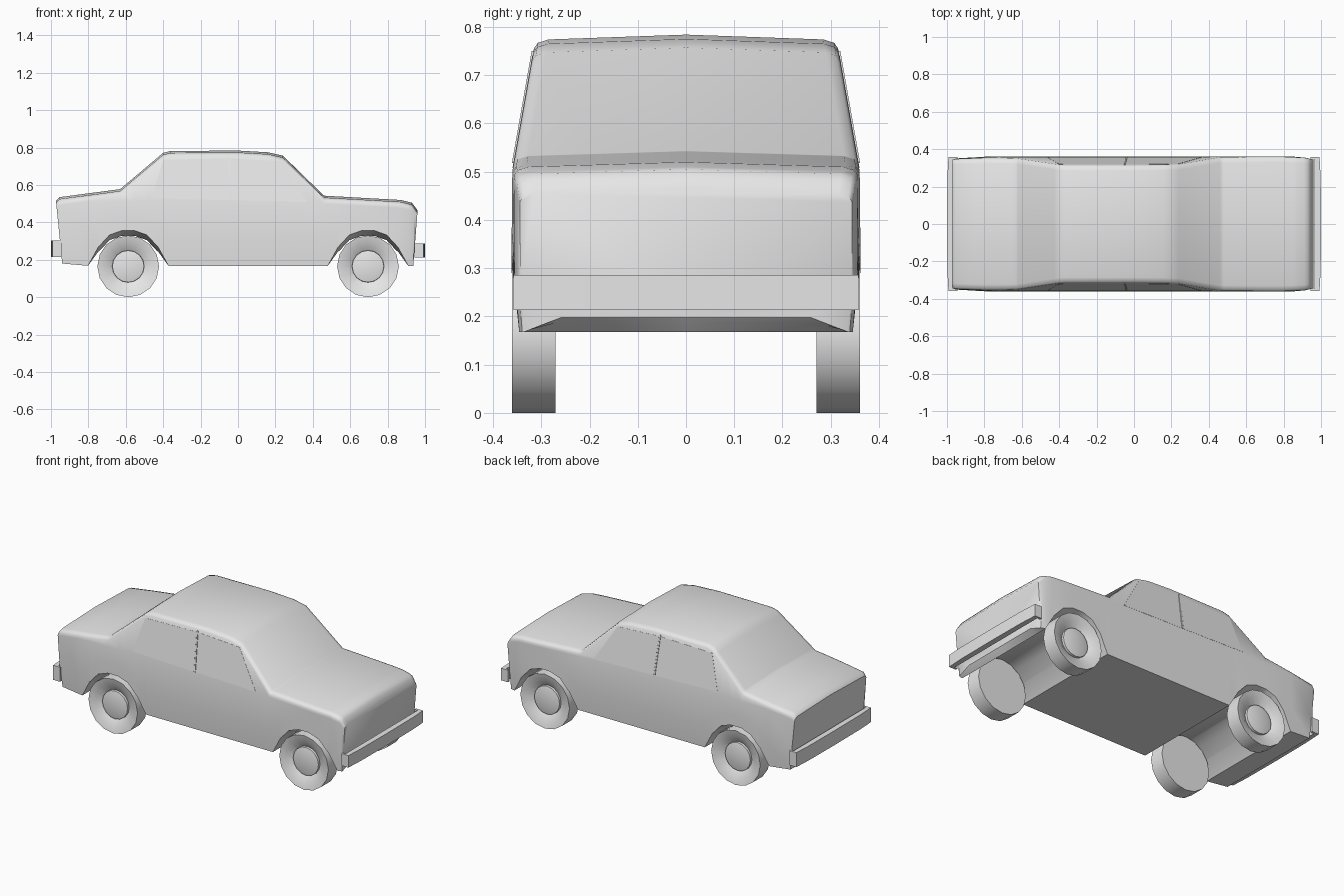
import bpy, bmesh, math

cube = bpy.data.objects.get("Cube")
if cube:
    bpy.data.objects.remove(cube, do_unlink=True)

paint = bpy.data.materials.new("plain_grey")
paint.use_nodes = True
GREY = (0.8, 0.8, 0.8, 1)
paint.diffuse_color = GREY
paint.node_tree.nodes["Principled BSDF"].inputs["Base Color"].default_value = GREY


def finish(name, bm, angle=40):
    bmesh.ops.remove_doubles(bm, verts=bm.verts, dist=0.0005)
    bmesh.ops.recalc_face_normals(bm, faces=bm.faces)
    mesh = bpy.data.meshes.new(name)
    bm.to_mesh(mesh)
    bm.free()
    mesh.materials.append(paint)
    obj = bpy.data.objects.new(name, mesh)
    bpy.context.collection.objects.link(obj)
    bpy.ops.object.select_all(action='DESELECT')
    obj.select_set(True)
    bpy.context.view_layer.objects.active = obj
    bpy.ops.object.shade_smooth_by_angle(angle=math.radians(angle))
    return obj


def interp(points, t):
    if t <= points[0][0]:
        return points[0][1]
    for (a, va), (b, vb) in zip(points, points[1:]):
        if t <= b:
            return va + (vb - va) * (t - a) / (b - a)
    return points[-1][1]


def loft(bm, rings):
    rows = [[bm.verts.new(p) for p in ring] for ring in rings]
    n = len(rows[0])
    for a, b in zip(rows, rows[1:]):
        for i in range(n):
            j = (i + 1) % n
            bm.faces.new((a[i], a[j], b[j], b[i]))
    bm.faces.new(rows[0])
    bm.faces.new(rows[-1])


# Body side outline: roof line above, wheel arches below
AXLES = (-0.587, 0.695)
WHEEL_R = 0.165
top_line = [(-0.975, 0.515), (-0.955, 0.535), (-0.63, 0.578), (-0.40, 0.772), (-0.36, 0.782),
            (0.0, 0.784), (0.16, 0.775), (0.24, 0.757), (0.46, 0.543), (0.87, 0.52),
            (0.93, 0.505), (0.96, 0.465)]
arch = [(-0.215, 0), (-0.16, 0.10), (-0.10, 0.165), (-0.035, 0.188),
        (0.035, 0.188), (0.10, 0.165), (0.16, 0.10), (0.215, 0)]
FLOOR = 0.168
bottom_line = [(-0.975, 0.182)] + [(c + dx, FLOOR + dz) for c in AXLES for dx, dz in arch]
lip_line = [(c + s * 0.215, d) for c in AXLES for s, d in ((-1, 0), (-0.7, -0.028), (0.7, -0.028), (1, 0))]
lip_line.append((0.94, 0.03))

# Body width by height and taper by length
width_line = [(0.17, 0.351), (0.30, 0.362), (0.50, 0.36), (0.755, 0.315)]
taper_line = [(-0.975, 0.955), (-0.93, 0.985), (-0.7, 1), (0.8, 1), (0.91, 0.985), (0.96, 0.955)]
rear_line = [(0.18, -0.94), (0.53, -0.975)]
front_line = [(0.17, 0.937), (0.46, 0.96)]


def body_ring(x):
    top, low = interp(top_line, x), interp(bottom_line, x)
    inner = low + interp(lip_line, x)
    shoulder = top - 0.028
    belt = min(0.515, shoulder - 0.015)
    k = interp(taper_line, x)
    ys = interp(width_line, shoulder)
    half = [(0, inner), (0.27, inner)]
    half += [(interp(width_line, z), z) for z in (low, low + (belt - low) * 0.4, belt, shoulder)]
    half += [(ys - 0.008, top - 0.017), (ys - 0.03, top - 0.010), (0, top)]
    half = [(y * k, z) for y, z in half]
    ring = half + [(-y, z) for y, z in half[-2:0:-1]]
    return [(min(max(x, interp(rear_line, z)), interp(front_line, z)), y, z) for y, z in ring]


bm = bmesh.new()
stations = sorted({round(p[0], 3) for p in top_line + bottom_line + lip_line})
loft(bm, [body_ring(x) for x in stations])
finish("body", bm, 42)


# Thin plates lying on the sloping cabin sides
def side_plate(name, side, outline, thick):
    bm = bmesh.new()
    rings = [[(x, side * (interp(width_line, z) + d), z) for x, z in outline] for d in (-0.003, thick)]
    loft(bm, rings)
    finish(name, bm)


for side, label in ((1, "left"), (-1, "right")):
    side_plate(label + "_rear_window", side,
               [(-0.46, 0.53), (-0.047, 0.518), (-0.055, 0.742), (-0.40, 0.735)], 0.001)
    side_plate(label + "_front_window", side,
               [(-0.033, 0.518), (0.37, 0.508), (0.235, 0.727), (-0.041, 0.742)], 0.001)
    side_plate(label + "_door_pillar", side,
               [(-0.043, 0.518), (-0.035, 0.518), (-0.045, 0.75), (-0.053, 0.75)], 0.004)


# Bumpers: shallow U in plan with wrapped ends
def bumper(name, s, z0, z1):
    half = [(0.945, 0.345), (0.945, 0.358), (0.992, 0.358), (0.998, 0.25), (1.0, 0)]
    inner = [(0.966, 0), (0.966, 0.345)]
    outer = half + [(x, -y) for x, y in half[-2::-1]]
    plan = outer + [(x, -y) for x, y in inner[::-1]] + [inner[1]]
    bm = bmesh.new()
    loft(bm, [[(s * x, y, z) for x, y in plan] for z in (z0, z1)])
    finish(name, bm)


bumper("front_bumper", 1, 0.213, 0.286)
bumper("rear_bumper", -1, 0.216, 0.304)


# Wheels: lathed tyre with dished face and round hub
def wheel(name, x, side):
    profile = [(0.085, 0.27), (WHEEL_R, 0.27), (WHEEL_R, 0.361), (0.125, 0.352),
               (0.086, 0.328), (0.085, 0.342), (0.05, 0.35)]
    n = 16
    bm = bmesh.new()
    loft(bm, [[(x + r * math.cos(math.tau * i / n), side * y, WHEEL_R + r * math.sin(math.tau * i / n))
               for i in range(n)] for r, y in profile])
    finish(name, bm)


for x, end in zip(AXLES, ("rear", "front")):
    for side, label in ((1, "left"), (-1, "right")):
        wheel(f"{end}_{label}_wheel", x, side)
